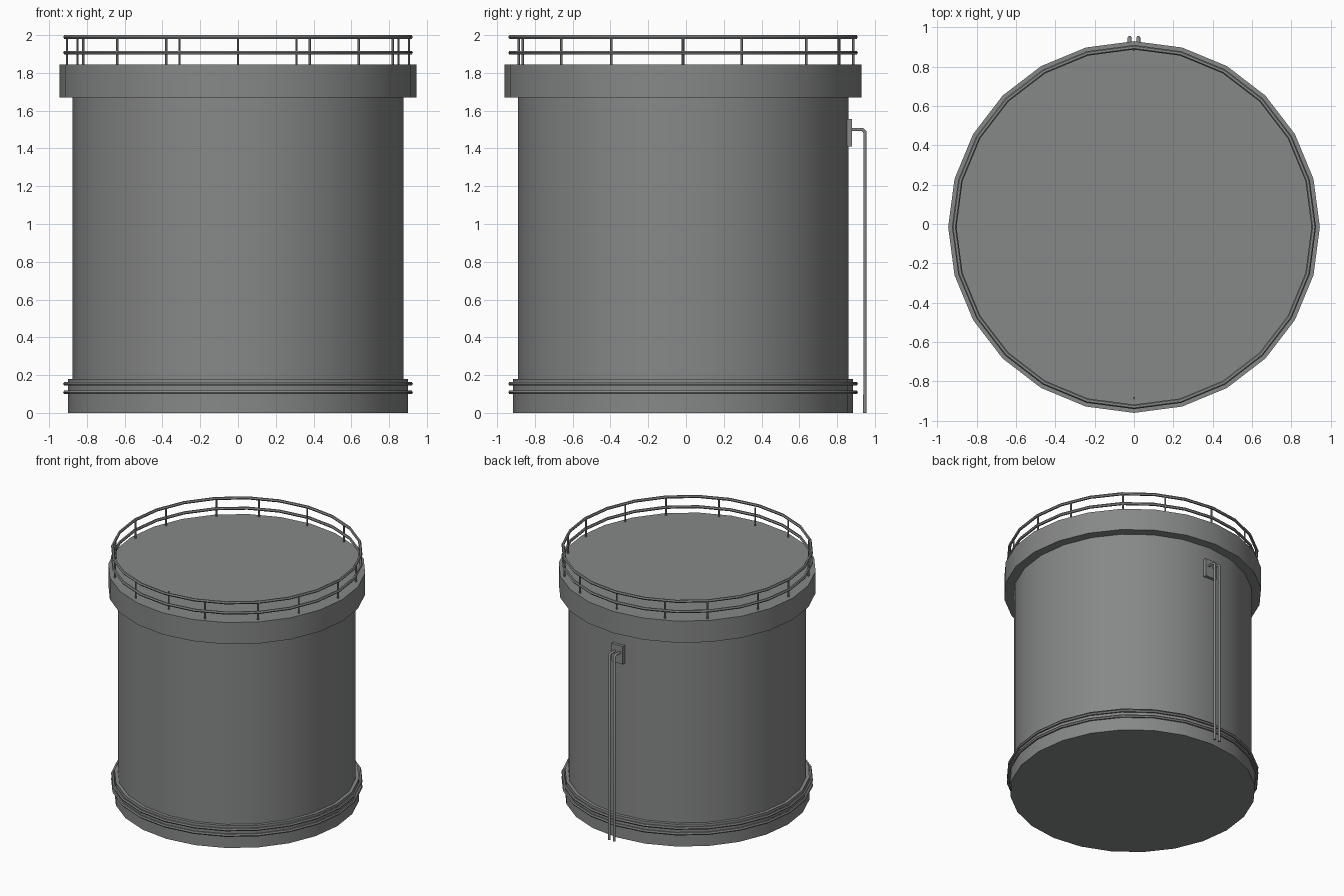
import bpy, math

if "Cube" in bpy.data.objects:
    bpy.data.objects.remove(bpy.data.objects["Cube"])

CY = -0.0155   # tank axis in y
SIDES = 24

steel = bpy.data.materials.new("grey_steel")
steel.diffuse_color = (0.24, 0.248, 0.244, 1)
steel.use_nodes = True
steel.node_tree.nodes["Principled BSDF"].inputs["Base Color"].default_value = steel.diffuse_color


def finish(name, smooth=True):
    ob = bpy.context.object
    ob.name = name
    ob.data.materials.append(steel)
    if smooth:
        bpy.ops.object.shade_smooth_by_angle(angle=math.radians(35))
    return ob


def drum(name, r, z0, z1):
    bpy.ops.mesh.primitive_cylinder_add(vertices=SIDES, radius=r, depth=z1 - z0,
                                        location=(0, CY, (z0 + z1) / 2))
    finish(name)


def ring(name, z):
    bpy.ops.mesh.primitive_torus_add(major_segments=SIDES, minor_segments=6,
                                     major_radius=0.914, minor_radius=0.0115,
                                     location=(0, CY, z))
    finish(name)


def post(x, y):
    bpy.ops.mesh.primitive_cylinder_add(vertices=6, radius=0.007, depth=0.15,
                                        location=(x, y, 1.915))
    finish("railing_post")


# Tank shell
drum("tank_base", 0.90, 0, 0.18)
drum("tank_body", 0.875, 0.17, 1.68)
drum("tank_cap", 0.945, 1.67, 1.845)

# Rings around the base, and roof railing
for z in (0.109, 0.154):
    ring("base_ring", z)
ring("railing_middle", 1.907)
ring("railing_top", 1.99)

# Railing posts, mirrored across x
for x, y in [(0.905, -0.016), (0.85, 0.295), (0.64, 0.637), (0.38, 0.81),
             (0.82, -0.395), (0.64, -0.66), (0.31, -0.865)]:
    post(x, y)
    post(-x, y)
post(0, 0.885)
post(0, -0.885)

# Wall box at the back
bpy.ops.mesh.primitive_cube_add(size=1, location=(0, 0.862, 1.483))
bpy.context.object.scale = (0.10, 0.036, 0.145)
finish("pipe_box", False)

# Twin pipes from the box down to the ground
for x in (-0.022, 0.022):
    cu = bpy.data.curves.new("pipe", 'CURVE')
    cu.dimensions = '3D'
    cu.bevel_depth = 0.01
    cu.bevel_resolution = 1
    cu.use_fill_caps = True
    sp = cu.splines.new('POLY')
    pts = [(0.947, 0), (0.947, 1.488), (0.935, 1.5), (0.865, 1.5)]
    sp.points.add(len(pts) - 1)
    for p, (y, z) in zip(sp.points, pts):
        p.co = (x, y, z, 1)
    ob = bpy.data.objects.new("pipe", cu)
    bpy.context.collection.objects.link(ob)
    bpy.ops.object.select_all(action='DESELECT')
    ob.select_set(True)
    bpy.context.view_layer.objects.active = ob
    bpy.ops.object.convert(target='MESH')
    finish("down_pipe", False)
